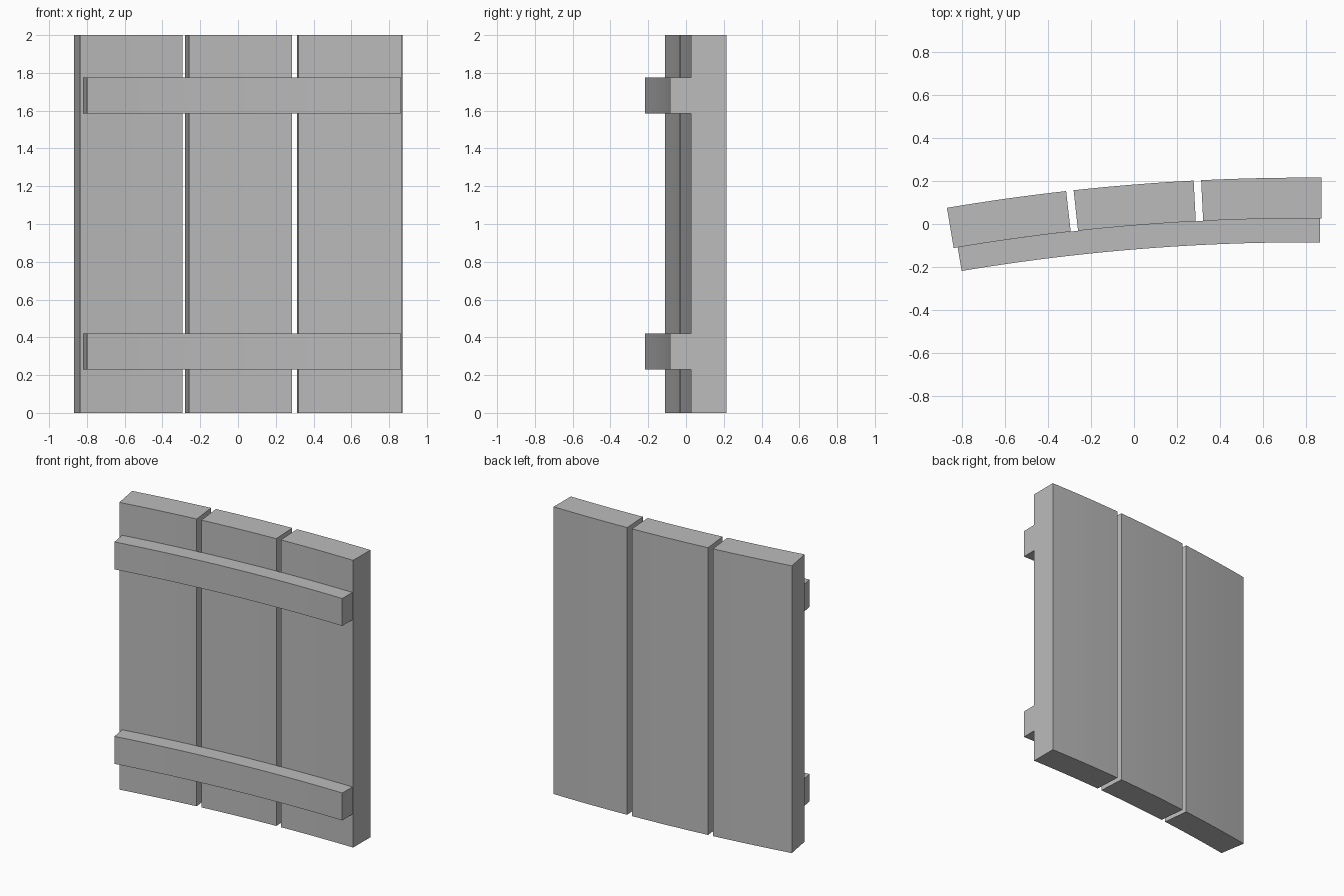
import bpy, bmesh, math

if "Cube" in bpy.data.objects:
    bpy.data.objects.remove(bpy.data.objects["Cube"])

# Arc shared by all parts (plan view), angles in degrees left of straight back
CX, CY = 0.80, -9.785
R_BACK, R_FACE, R_BATTEN = 10.0, 9.811, 9.70

grey = bpy.data.materials.new("plain grey")
grey.diffuse_color = (0.5, 0.5, 0.5, 1)
grey.use_nodes = True
grey.node_tree.nodes["Principled BSDF"].inputs["Base Color"].default_value = grey.diffuse_color


def curved_board(name, a0, a1, r_in, r_out, z0, z1, segs):
    """Board following the arc from angle a0 (left) to a1 (right)."""
    bm = bmesh.new()
    rings = []
    for i in range(segs + 1):
        a = math.radians(a0 + (a1 - a0) * i / segs)
        rings.append([bm.verts.new((CX - r * math.sin(a), CY + r * math.cos(a), z))
                      for r, z in ((r_in, z0), (r_out, z0), (r_out, z1), (r_in, z1))])
    for p, q in zip(rings, rings[1:]):
        for k in range(4):
            j = (k + 1) % 4
            bm.faces.new((p[k], p[j], q[j], q[k]))
    bm.faces.new(rings[0])
    bm.faces.new(rings[-1])
    bmesh.ops.recalc_face_normals(bm, faces=bm.faces)
    me = bpy.data.meshes.new(name)
    bm.to_mesh(me)
    bm.free()
    me.materials.append(grey)
    ob = bpy.data.objects.new(name, me)
    bpy.context.collection.objects.link(ob)


# Three upright planks with narrow gaps
for i, side in enumerate(("left", "middle", "right")):
    start = 9.6 - 3.4 * i
    curved_board("plank_" + side, start, start - 3.2, R_FACE, R_BACK, 0, 2, 8)

# Two curved battens across the front
for name, z in (("lower_batten", 0.23), ("upper_batten", 1.584)):
    curved_board(name, 9.49, -0.37, R_BATTEN, R_FACE, z, z + 0.191, 24)
